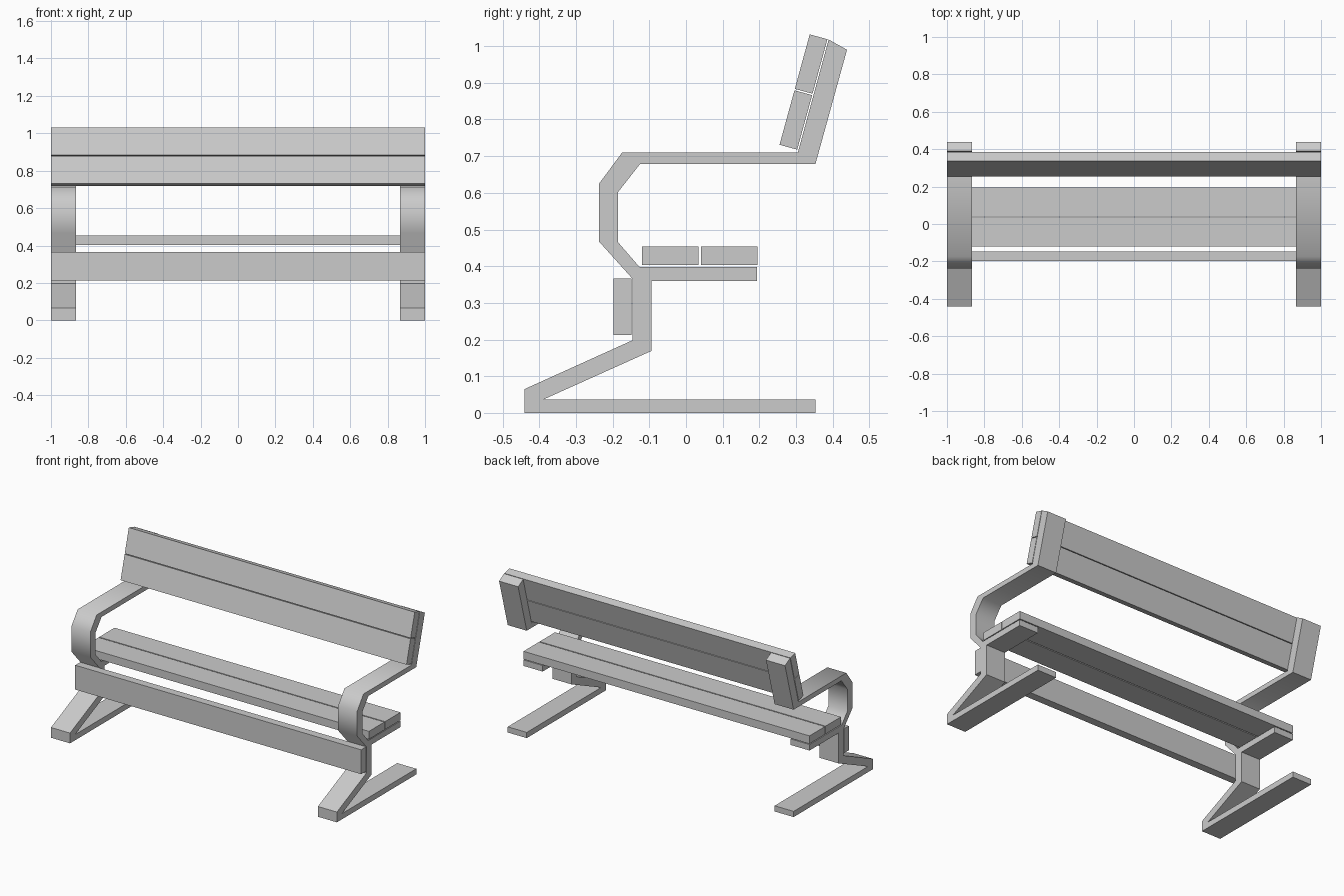
import bpy, bmesh, math

if "Cube" in bpy.data.objects:
    bpy.data.objects.remove(bpy.data.objects["Cube"])


def extrude_profile(name, pts, x0, x1):
    """Extrude a (y, z) outline along x."""
    bm = bmesh.new()
    face = bm.faces.new([bm.verts.new((x0, y, z)) for y, z in pts])
    ext = bmesh.ops.extrude_face_region(bm, geom=[face])
    moved = [v for v in ext["geom"] if isinstance(v, bmesh.types.BMVert)]
    bmesh.ops.translate(bm, verts=moved, vec=(x1 - x0, 0, 0))
    bmesh.ops.recalc_face_normals(bm, faces=bm.faces)
    mesh = bpy.data.meshes.new(name)
    bm.to_mesh(mesh)
    bm.free()
    obj = bpy.data.objects.new(name, mesh)
    bpy.context.collection.objects.link(obj)
    return obj


def slat(name, y, z, depth, height, tilt=0.0):
    """Full-width board from its lower front corner, leaning back by tilt."""
    c, s = math.cos(tilt), math.sin(tilt)
    corners = [(0, 0), (depth, 0), (depth, height), (0, height)]
    pts = [(y + a * c + b * s, z - a * s + b * c) for a, b in corners]
    return extrude_profile(name, pts, -1, 1)


# Bent side frame: foot, leg, seat bracket, armrest and back support
frame = [
    (-0.44, 0.002), (0.353, 0.002), (0.353, 0.036), (-0.39, 0.036),
    (-0.094, 0.169), (-0.094, 0.36), (0.194, 0.36), (0.194, 0.398),
    (-0.127, 0.398), (-0.186, 0.466), (-0.186, 0.601), (-0.125, 0.679),
    (0.353, 0.679), (0.439, 0.99), (0.389, 1.018), (0.305, 0.71),
    (-0.174, 0.71), (-0.237, 0.625), (-0.237, 0.467), (-0.146, 0.366),
    (-0.146, 0.198), (-0.44, 0.065),
]
frame = [(y, 0 if z == 0.002 else z) for y, z in frame]
for side, x0, x1 in (("left", -1, -0.867), ("right", 0.867, 1)):
    obj = extrude_profile(side + "_frame", frame, x0, x1)
    bpy.ops.object.select_all(action='DESELECT')
    obj.select_set(True)
    bpy.context.view_layer.objects.active = obj
    bpy.ops.object.shade_smooth_by_angle(angle=math.radians(55))

# Seat boards and the front board below them
slat("front_seat_slat", -0.12, 0.403, 0.154, 0.05)
slat("rear_seat_slat", 0.041, 0.403, 0.154, 0.05)
slat("front_board", -0.198, 0.212, 0.05, 0.154)

# Leaning backrest boards
lean = math.radians(15.3)
for i, name in enumerate(("lower_back_slat", "upper_back_slat")):
    step = 0.158 * i
    slat(name, 0.255 + step * math.sin(lean), 0.731 + step * math.cos(lean),
         0.05, 0.154, lean)
